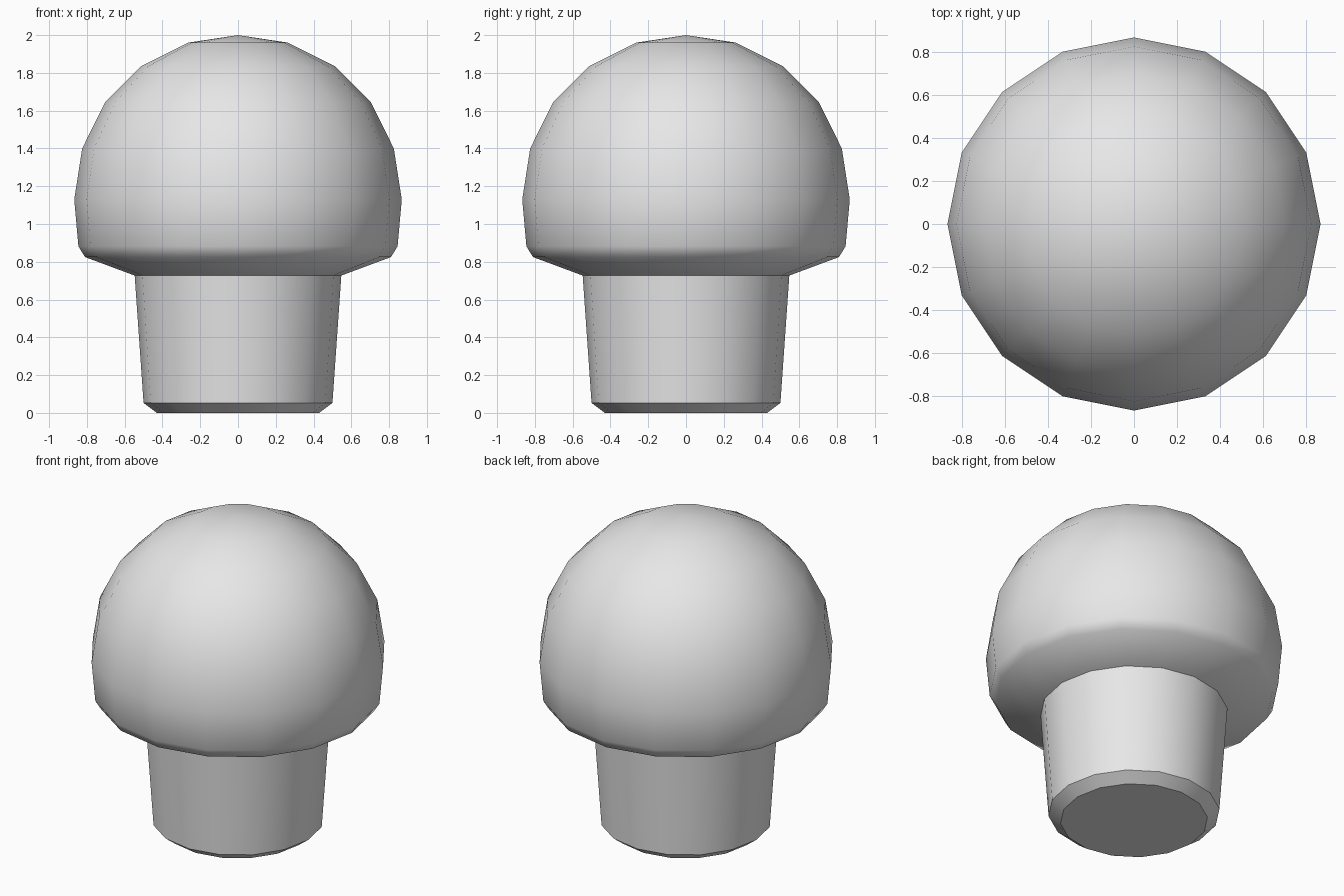
import bpy
import bmesh
from math import cos, sin, tau

cube = bpy.data.objects.get("Cube")
if cube:
    bpy.data.objects.remove(cube)

SIDES = 16

grey = bpy.data.materials.new("light_grey")
grey.use_nodes = True
colour = (0.8, 0.8, 0.8, 1)
grey.diffuse_color = colour
grey.node_tree.nodes["Principled BSDF"].inputs["Base Color"].default_value = colour

# Knob outline as (radius, height, crisp edge), from the base up to the crown
profile = [
    (0.43, 0.0, True), (0.50, 0.053, True),         # chamfered foot
    (0.547, 0.727, True),                           # top of tapered stem
    (0.81, 0.825, False), (0.845, 0.882, False),    # rounded rim
    (0.867, 1.13, False), (0.825, 1.40, False),     # dome
    (0.703, 1.645, False), (0.515, 1.835, False), (0.265, 1.96, False),
]

bm = bmesh.new()
rings = []
for radius, height, crisp in profile:
    ring = [bm.verts.new((radius * cos(tau * i / SIDES), radius * sin(tau * i / SIDES), height))
            for i in range(SIDES)]
    rings.append(ring)

# Flat underside, side bands and crown fan
bm.faces.new(reversed(rings[0]))
for low, high in zip(rings, rings[1:]):
    for i in range(SIDES):
        j = (i + 1) % SIDES
        bm.faces.new((low[i], low[j], high[j], high[i]))
crown = bm.verts.new((0, 0, 2))
for i in range(SIDES):
    bm.faces.new((rings[-1][i], rings[-1][(i + 1) % SIDES], crown))

# Smooth shading with crisp edges around the foot and the stem
for face in bm.faces:
    face.smooth = True
for ring, (radius, height, crisp) in zip(rings, profile):
    for i in range(SIDES):
        edge = bm.edges.get((ring[i], ring[(i + 1) % SIDES]))
        edge.smooth = not crisp

mesh = bpy.data.meshes.new("round_knob")
bm.to_mesh(mesh)
bm.free()
mesh.materials.append(grey)
knob = bpy.data.objects.new("round_knob", mesh)
bpy.context.collection.objects.link(knob)
